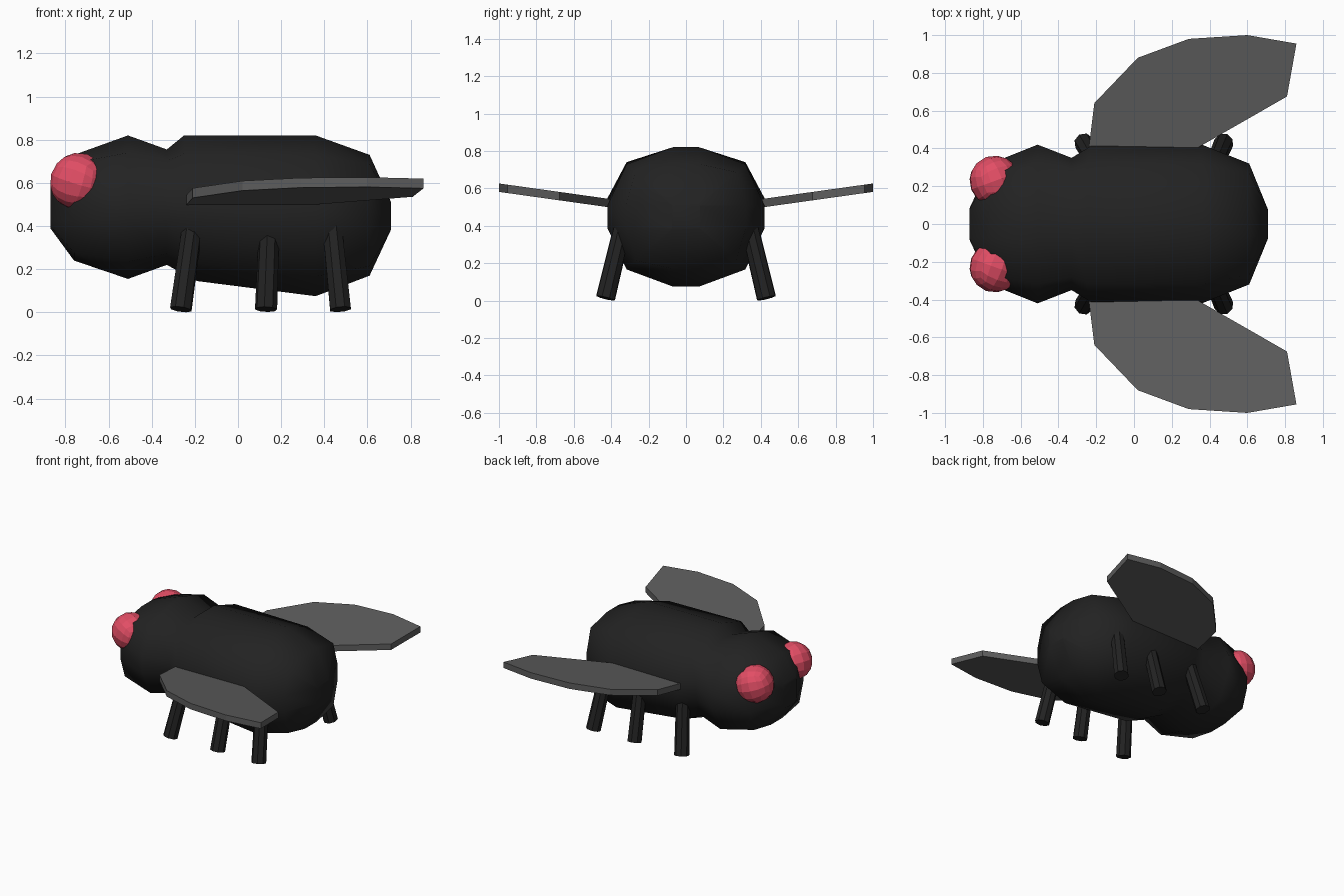
import bpy, bmesh
from math import cos, sin, pi
from mathutils import Vector, Matrix

cube = bpy.data.objects.get("Cube")
if cube:
    bpy.data.objects.remove(cube)


def material(name, rgb):
    m = bpy.data.materials.new(name)
    m.use_nodes = True
    m.diffuse_color = (*rgb, 1)
    m.node_tree.nodes["Principled BSDF"].inputs["Base Color"].default_value = (*rgb, 1)
    return m


BLACK = material("body black", (0.016, 0.016, 0.016))
GREY = material("wing grey", (0.11, 0.11, 0.11))
RED = material("eye red", (0.76, 0.075, 0.13))


def finish(name, bm, mat, smooth=False):
    bmesh.ops.recalc_face_normals(bm, faces=bm.faces)
    mesh = bpy.data.meshes.new(name)
    bm.to_mesh(mesh)
    bm.free()
    mesh.materials.append(mat)
    for p in mesh.polygons:
        p.use_smooth = smooth
    ob = bpy.data.objects.new(name, mesh)
    bpy.context.collection.objects.link(ob)
    return ob


# Head and body: one loft of rounded-box rings along x
FLAT_Y, FLAT_Z = 0.07, 0.06


def ring(bm, x_top, x_bottom, half_y, top, bottom, corner):
    mid = (top + bottom) / 2
    ry, rz = half_y - FLAT_Y, (top - bottom) / 2 - FLAT_Z
    verts = []
    for sy, sz in ((1, 1), (-1, 1), (-1, -1), (1, -1)):
        arc = []
        for i in range(3):
            a = i * pi / 4
            f = corner if i == 1 else 1
            y = sy * (FLAT_Y + ry * cos(a) * f)
            z = mid + sz * (FLAT_Z + rz * sin(a) * f)
            t = (z - bottom) / (top - bottom)
            arc.append(bm.verts.new((x_bottom + (x_top - x_bottom) * t, y, z)))
        verts += arc if sy * sz > 0 else arc[::-1]
    return verts


bm = bmesh.new()
profile = [  # x top, x bottom, half width, top, bottom, corner fullness
    (-0.87, -0.87, 0.085, 0.58, 0.39, 1),
    (-0.76, -0.76, 0.32, 0.73, 0.24, 1.13),
    (-0.51, -0.51, 0.42, 0.82, 0.155, 1),
    (-0.33, -0.33, 0.35, 0.755, 0.22, 1.06),
    (-0.25, -0.19, 0.415, 0.82, 0.145, 1),
    (0.36, 0.36, 0.42, 0.82, 0.075, 1),
    (0.61, 0.61, 0.32, 0.73, 0.17, 1.13),
    (0.71, 0.71, 0.075, 0.51, 0.385, 1),
]
rings = [ring(bm, *p) for p in profile]
for a, b in zip(rings, rings[1:]):
    for i in range(len(a)):
        j = (i + 1) % len(a)
        bm.faces.new((a[i], a[j], b[j], b[i]))
bm.faces.new(rings[0])
bm.faces.new(rings[-1])
bmesh.ops.remove_doubles(bm, verts=bm.verts, dist=0.001)
finish("head_and_body", bm, BLACK, True)


def wing(name, side):
    outline = [(-0.24, 0.30), (-0.24, 0.40), (-0.21, 0.64), (0.02, 0.88), (0.29, 0.98),
               (0.60, 1.0), (0.86, 0.955), (0.81, 0.675), (0.33, 0.40), (0.15, 0.30)]
    bm = bmesh.new()
    base = [bm.verts.new((x, side * y, 0.50 + 0.14 * (y - 0.42))) for x, y in outline]
    face = bm.faces.new(base)
    up = bmesh.ops.extrude_face_region(bm, geom=[face])["geom"]
    bmesh.ops.translate(bm, vec=(0, 0, 0.045),
                        verts=[v for v in up if isinstance(v, bmesh.types.BMVert)])
    finish(name, bm, GREY)


def eye(name, side):
    # Faceted ball made from a subdivided cube, tilted outward
    bm = bmesh.new()
    bmesh.ops.create_cube(bm, size=2)
    bmesh.ops.subdivide_edges(bm, edges=bm.edges, cuts=3, use_grid_fill=True)
    for v in bm.verts:
        v.co = v.co.normalized() * 0.135
    turn = Matrix.Rotation(side * 0.35, 4, "Z") @ Matrix.Rotation(0.3, 4, "Y")
    bm.transform(Matrix.Translation((-0.737, side * 0.228, 0.605)) @ turn)
    finish(name, bm, RED)


def leg(name, foot, hip):
    foot, hip = Vector(foot), Vector(hip)
    axis = hip - foot
    bm = bmesh.new()
    bmesh.ops.create_cone(bm, cap_ends=True, segments=8, radius1=0.052, radius2=0.048,
                          depth=axis.length)
    bm.transform(Matrix.Translation((foot + hip) / 2)
                 @ axis.to_track_quat("Z", "Y").to_matrix().to_4x4())
    finish(name, bm, BLACK)


# Mirrored parts: the creature looks along -x
for side, tag in ((-1, "front"), (1, "back")):
    wing(tag + "_wing", side)
    eye(tag + "_eye", side)
    for part, foot_x, hip_x in (("fore", -0.265, -0.21), ("middle", 0.13, 0.145),
                                ("hind", 0.475, 0.435)):
        leg(f"{tag}_{part}_leg", (foot_x, side * 0.43, 0.014), (hip_x, side * 0.335, 0.41))
